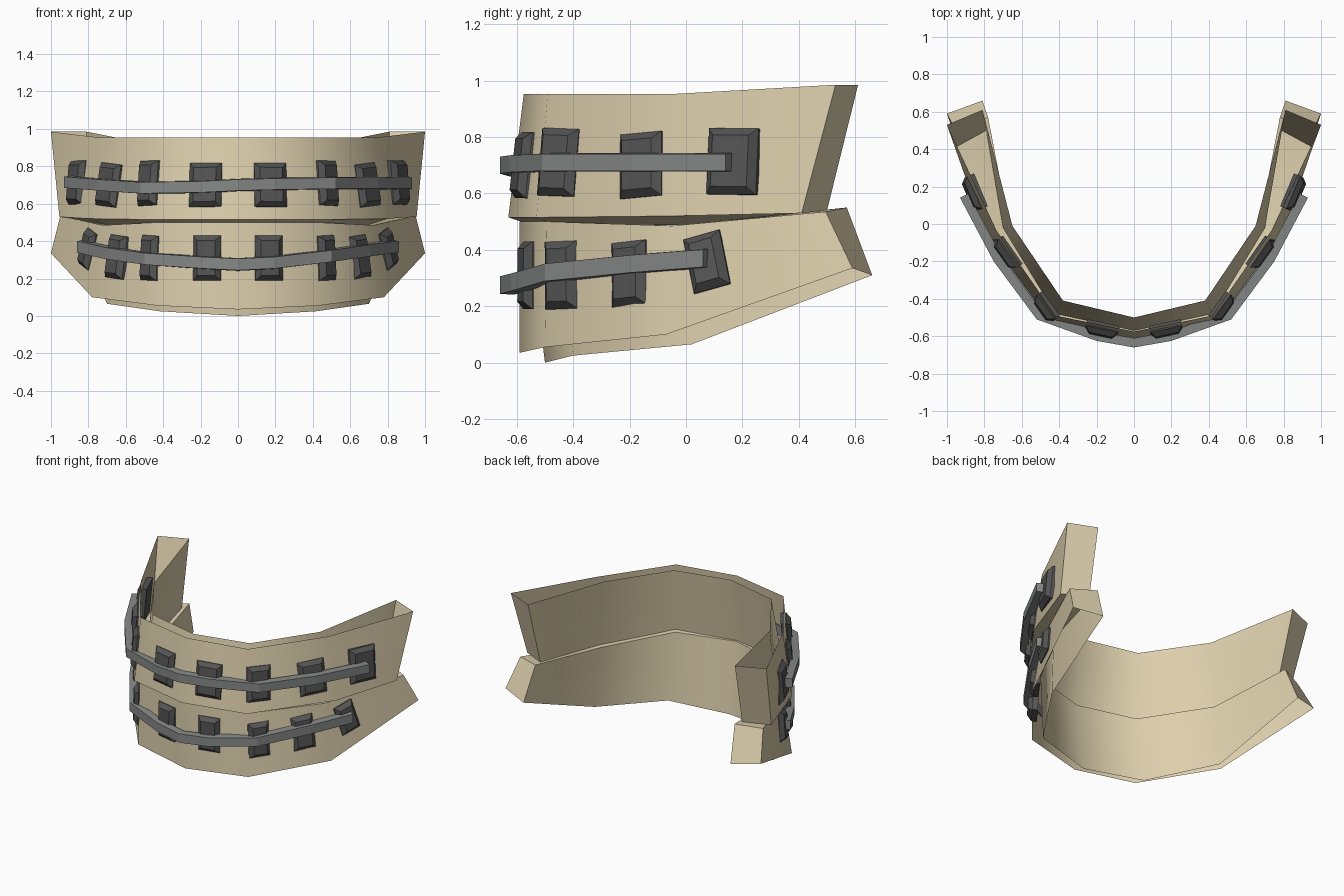
import bpy, bmesh, math
from mathutils import Vector as V

if "Cube" in bpy.data.objects:
    bpy.data.objects.remove(bpy.data.objects["Cube"])


def material(name, rgb):
    m = bpy.data.materials.new(name)
    m.diffuse_color = (*rgb, 1)
    m.use_nodes = True
    m.node_tree.nodes["Principled BSDF"].inputs["Base Color"].default_value = m.diffuse_color
    return m


TAN = material("bone tan", (0.73, 0.63, 0.42))
DARK = material("dark bracket grey", (0.09, 0.09, 0.09))
STEEL = material("wire grey", (0.24, 0.245, 0.245))


def finish(bm, name, mat, angle=None):
    me = bpy.data.meshes.new(name)
    bm.to_mesh(me)
    bm.free()
    ob = bpy.data.objects.new(name, me)
    bpy.context.collection.objects.link(ob)
    me.materials.append(mat)
    if angle:
        bpy.context.view_layer.objects.active = ob
        ob.select_set(True)
        bpy.ops.object.shade_smooth_by_angle(angle=math.radians(angle))
        ob.select_set(False)
    return ob


# Arch columns from the centre to the back end:
# outer free edge, outer bite edge, inner bite edge, inner free edge
UPPER = [
    [(0, -.575, .953), (0, -.63, .515), (0, -.57, .495), (0, -.5, .953)],
    [(.42, -.49, .953), (.44, -.53, .515), (.42, -.48, .495), (.38, -.41, .953)],
    [(.735, -.035, .953), (.80, -.04, .52), (.70, -.02, .487), (.65, -.01, .953)],
    [(1, .53, .985), (.955, .41, .53), (.79, .5, .54), (.81, .61, .985)],
]
LOWER = [
    [(0, -.59, .035), (0, -.59, .5), (0, -.56, .495), (0, -.5, 0)],
    [(.43, -.5, .055), (.425, -.495, .5), (.40, -.45, .495), (.42, -.4, .025)],
    [(.78, -.07, .1), (.725, -.05, .485), (.67, 0, .485), (.70, .02, .065)],
    [(1, .59, .335), (.95, .495, .535), (.78, .57, .55), (.81, .66, .31)],
]


def arch(name, cols, flip):
    """Channel-shaped arch, open along its free edge, closed at both ends."""
    bm = bmesh.new()
    left = [[(-x, y, z) for x, y, z in c] for c in reversed(cols[1:])]
    rows = [[bm.verts.new(p) for p in c] for c in left + cols]
    faces = [rows[0], rows[-1][::-1]]
    for a, b in zip(rows, rows[1:]):
        for i in range(3):
            faces.append([a[i], a[i + 1], b[i + 1], b[i]])
    for f in faces:
        bm.faces.new(f[::-1] if flip else f)
    finish(bm, name, TAN, 50)


arch("upper_arch", UPPER, False)
arch("lower_arch", LOWER, True)


def bracket(name, cols, seg, t, z, side, w, h, tilt):
    """Tapered block seated on the outer wall of an arch."""
    a, b = cols[seg], cols[seg + 1]
    e0, e1 = V(a[0]).lerp(V(b[0]), t), V(a[1]).lerp(V(b[1]), t)
    if e0.z > e1.z:
        e0, e1 = e1, e0
    pos = e0.lerp(e1, (z - e0.z) / (e1.z - e0.z))
    up = (e1 - e0).normalized()
    along = (V(b[0]) + V(b[1]) - V(a[0]) - V(a[1]))
    along = (along - up * along.dot(up)).normalized()
    out = along.cross(up)
    along, up = (along * math.cos(tilt) + up * math.sin(tilt),
                 up * math.cos(tilt) - along * math.sin(tilt))
    bm = bmesh.new()
    rings = []
    for d, k in ((-.03, 0), (.006, 0), (.034, .026)):
        ring = []
        for sx, sz in ((-1, -1), (1, -1), (1, 1), (-1, 1)):
            p = pos + along * sx * (w / 2 - k) + up * sz * (h / 2 - k) + out * d
            ring.append(bm.verts.new((p.x * side, p.y, p.z)))
        rings.append(ring)
    bm.faces.new(rings[0])
    bm.faces.new(rings[-1])
    for r, s in zip(rings, rings[1:]):
        for i in range(4):
            j = (i + 1) % 4
            bm.faces.new((r[i], r[j], s[j], s[i]))
    bmesh.ops.recalc_face_normals(bm, faces=bm.faces)
    finish(bm, name, DARK)


# segment, position along it, height, width, block height, tilt
SETS = {
    "upper": (UPPER, [(0, .40, .70, .175, .235, 0), (1, .13, .71, .16, .24, 0),
                      (1, .75, .70, .18, .23, .03), (2, .41, .713, .19, .235, .08)]),
    "lower": (LOWER, [(0, .385, .31, .15, .24, 0), (1, .13, .31, .14, .24, .03),
                      (1, .68, .315, .15, .23, .06), (2, .225, .357, .14, .20, .19)]),
}
for jaw, (cols, items) in SETS.items():
    for n, (seg, t, z, w, h, tilt) in enumerate(items, 1):
        for side, label in ((1, "right"), (-1, "left")):
            bracket(f"{jaw}_bracket_{label}_{n}", cols, seg, t, z, side, w, h, tilt)


def wire(name, half, z_left, z_right, height, depth):
    """Flat bar following the arch in front of the brackets."""
    pts = [V((-x, y, z)) for (x, y), z in zip(half[:0:-1], z_left)]
    pts += [V((x, y, z)) for (x, y), z in zip(half, z_right)]
    bm = bmesh.new()
    rings = []
    for i, p in enumerate(pts):
        d = pts[min(i + 1, len(pts) - 1)] - pts[max(i - 1, 0)]
        inward = V((-d.y, d.x, 0)).normalized() * depth
        h = V((0, 0, height / 2))
        rings.append([bm.verts.new(q) for q in
                      (p - h, p + h, p + inward + h * 1.1, p + inward - h * 1.1)])
    bm.faces.new(rings[0])
    bm.faces.new(rings[-1])
    for r, s in zip(rings, rings[1:]):
        for i in range(4):
            j = (i + 1) % 4
            bm.faces.new((r[i], r[j], s[j], s[i]))
    bmesh.ops.recalc_face_normals(bm, faces=bm.faces)
    finish(bm, name, STEEL)


wire("upper_wire", [(0, -.66), (.2, -.625), (.52, -.51), (.75, -.2), (.93, .14)],
     [.715, .70, .685, .69], [.70, .705, .71, .71, .71], .06, .05)
wire("lower_wire", [(0, -.66), (.2, -.62), (.50, -.5), (.71, -.2), (.86, .06)],
     [.37, .335, .305, .285], [.275, .285, .32, .35, .37], .062, .05)
